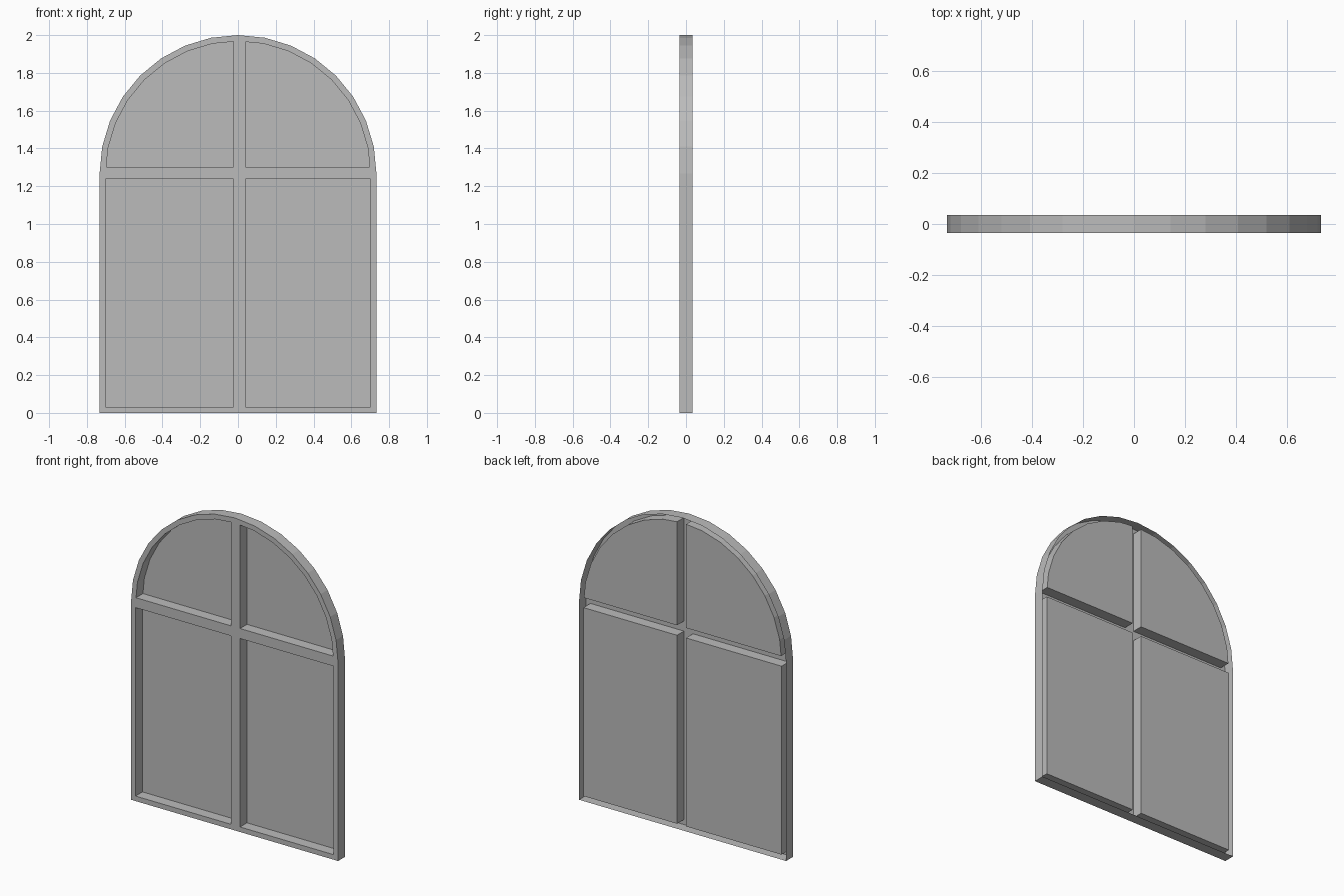
import bpy, bmesh
from math import sin, cos, pi

cube = bpy.data.objects.get("Cube")
if cube:
    bpy.data.objects.remove(cube)

HALF_W, RIM, SPRING = 0.733, 0.032, 1.267   # half width, rim width, arch centre height
FRONT, BACK = -0.035, 0.035
MULLION = (-0.025, 0.039)                   # left and right edge of the upright bar
TRANSOM = (1.238, 1.302)                    # lower and upper edge of the cross bar
STEPS = 16

grey = bpy.data.materials.new("plain grey")
grey.use_nodes = True
grey.diffuse_color = (0.5, 0.5, 0.5, 1)
grey.node_tree.nodes["Principled BSDF"].inputs["Base Color"].default_value = (0.5, 0.5, 0.5, 1)


def finish(name, bm):
    """Turn the bmesh into an object whose flat faces look forward."""
    bmesh.ops.recalc_face_normals(bm, faces=bm.faces)
    flat = next(f for f in bm.faces if abs(f.normal.y) > 0.9)
    if flat.normal.y > 0:
        bmesh.ops.reverse_faces(bm, faces=bm.faces)
    mesh = bpy.data.meshes.new(name)
    bm.to_mesh(mesh)
    bm.free()
    mesh.materials.append(grey)
    bpy.context.collection.objects.link(bpy.data.objects.new(name, mesh))


def arc(radius):
    """Half circle from the +x side over the top to the -x side."""
    return [(radius * cos(pi * i / STEPS), SPRING + radius * sin(pi * i / STEPS))
            for i in range(STEPS + 1)]


def on_arc(x=None, z=None):
    """Point where the inner arch crosses a given x, or a given z on the +x side."""
    pts = arc(HALF_W - RIM)
    for (x0, z0), (x1, z1) in zip(pts, pts[1:]):
        if x is not None and x1 <= x <= x0:
            return x, z0 + (z1 - z0) * (x - x0) / (x1 - x0)
        if z is not None and z0 <= z <= z1:
            return x0 + (x1 - x0) * (z - z0) / (z1 - z0), z


def lower_pane(side):
    bar, edge = (MULLION[1] if side > 0 else MULLION[0]), side * (HALF_W - RIM)
    return [(bar, RIM), (edge, RIM), (edge, TRANSOM[0]), (bar, TRANSOM[0])]


def upper_pane(side):
    bar = MULLION[1] if side > 0 else MULLION[0]
    foot = on_arc(z=TRANSOM[1])
    curve = [(x, z) for x, z in arc(HALF_W - RIM)
             if side * x > side * bar and z > TRANSOM[1]]
    if side < 0:
        curve.reverse()
    return [(bar, TRANSOM[1]), (side * foot[0], foot[1])] + curve + [on_arc(x=bar)]


panes = {"lower_left_pane": lower_pane(1), "lower_right_pane": lower_pane(-1),
         "upper_left_pane": upper_pane(1), "upper_right_pane": upper_pane(-1)}
outline = [(-HALF_W, 0), (HALF_W, 0)] + arc(HALF_W)

# Frame: pierced front sheet with walls running back, hollow behind
bm = bmesh.new()
rim_edges = []
for loop in [outline] + list(panes.values()):
    front = [bm.verts.new((x, FRONT, z)) for x, z in loop]
    back = [bm.verts.new((x, BACK, z)) for x, z in loop]
    for i in range(len(loop)):
        j = (i + 1) % len(loop)
        rim_edges.append(bm.edges.new((front[i], front[j])))
        bm.faces.new((front[i], front[j], back[j], back[i]))
bmesh.ops.triangle_fill(bm, edges=rim_edges, use_beauty=True, normal=(0, -1, 0))
# Join the coplanar triangles of the front sheet
sheet = [e for e in bm.edges if len(e.link_faces) == 2
         and all(abs(f.normal.y) > 0.9 for f in e.link_faces)]
bm.normal_update()
finish("window_frame", bm)

# Panes: thin sheets closing the back of each opening
for name, loop in panes.items():
    bm = bmesh.new()
    bm.faces.new([bm.verts.new((x, BACK, z)) for x, z in loop])
    bm.normal_update()
    finish(name, bm)
